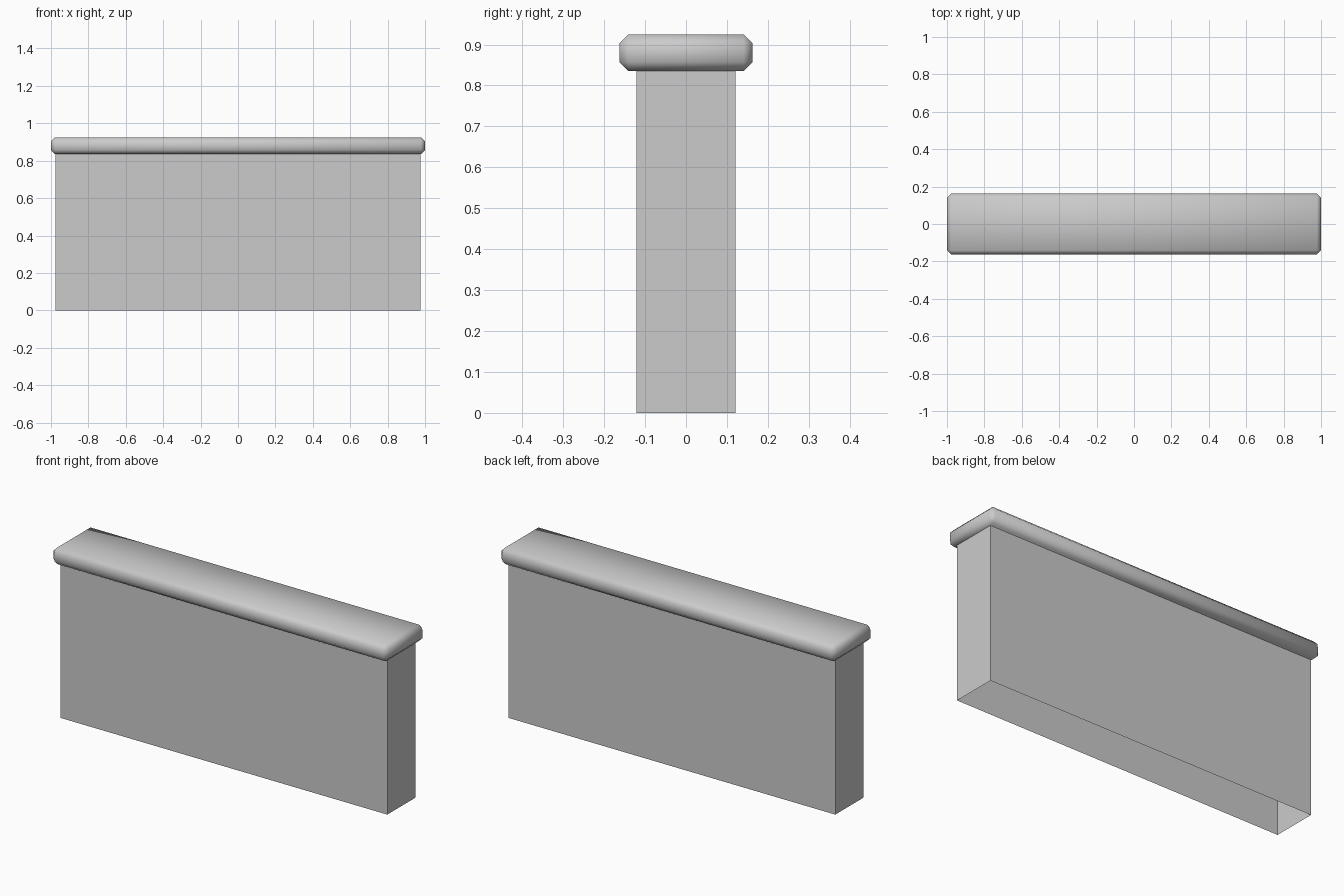
import bpy
import bmesh

cube = bpy.data.objects.get("Cube")
if cube:
    bpy.data.objects.remove(cube, do_unlink=True)

# Plain grey stone
stone = bpy.data.materials.new("grey_stone")
stone.use_nodes = True
grey = (0.6, 0.6, 0.6, 1)
stone.diffuse_color = grey
stone.node_tree.nodes["Principled BSDF"].inputs["Base Color"].default_value = grey


def box(name, size, bottom):
    """Box of the given size, centred in plan, standing at height bottom."""
    bm = bmesh.new()
    bmesh.ops.create_cube(bm, size=1)
    bmesh.ops.scale(bm, vec=size, verts=bm.verts)
    bmesh.ops.translate(bm, vec=(0, 0, bottom + size[2] / 2), verts=bm.verts)
    mesh = bpy.data.meshes.new(name)
    bm.to_mesh(mesh)
    bm.free()
    mesh.materials.append(stone)
    obj = bpy.data.objects.new(name, mesh)
    bpy.context.collection.objects.link(obj)
    return obj


CAP_BOTTOM = 0.835

# Wall: four flat sides, open underneath and beneath the cap
wall = box("wall", (1.95, 0.242, CAP_BOTTOM), 0)
bm = bmesh.new()
bm.from_mesh(wall.data)
ends = [f for f in bm.faces if abs(f.normal.z) > 0.9]
bmesh.ops.delete(bm, geom=ends, context="FACES_ONLY")
bm.to_mesh(wall.data)
bm.free()

# Overhanging cap: chamfered all round and smoothly shaded
cap = box("cap", (2, 0.326, 0.09), CAP_BOTTOM)
bevel = cap.modifiers.new("chamfer", "BEVEL")
bevel.width = 0.022
bevel.segments = 1
cap.data.shade_smooth()
